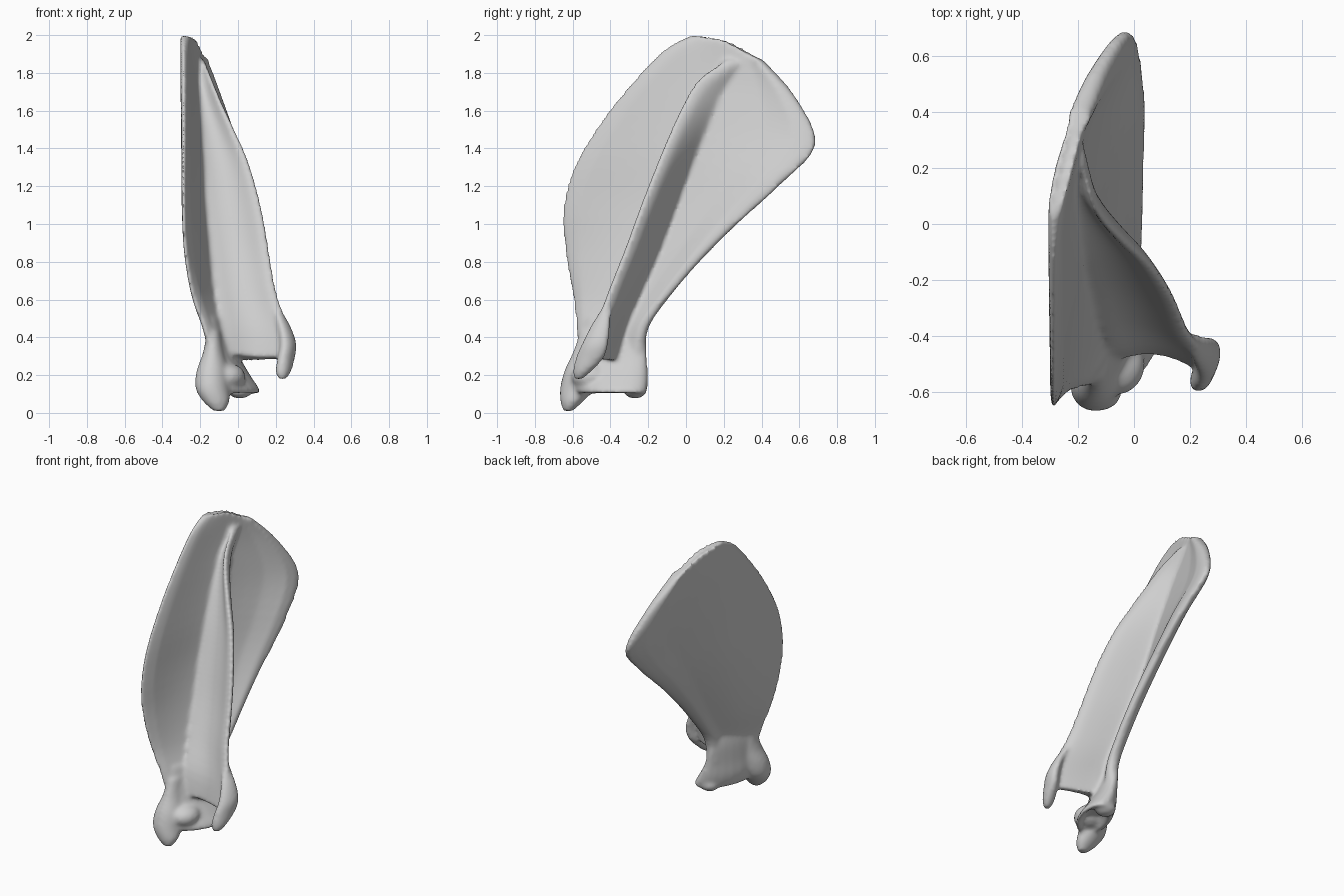
import bpy, bmesh, math
from mathutils import Vector, Matrix

cube = bpy.data.objects.get("Cube")
if cube:
    bpy.data.objects.remove(cube, do_unlink=True)

bm = bmesh.new()


def catmull(points, steps):
    """Resample a path of vectors with a Catmull-Rom curve."""
    out = []
    last = len(points) - 1
    for i in range(last):
        a, b = points[max(i - 1, 0)], points[i]
        c, d = points[i + 1], points[min(i + 2, last)]
        for k in range(steps):
            t = k / steps
            out.append(0.5 * (2 * b + (c - a) * t + (2 * a - 5 * b + 4 * c - d) * t * t
                              + (3 * b - a - 3 * c + d) * t ** 3))
    return out + [points[-1]]


def loft(rings, steps=4):
    """Skin a closed body over rings with equal point counts."""
    tracks = [catmull(list(track), steps) for track in zip(*rings)]
    grid = [[bm.verts.new(p) for p in ring] for ring in zip(*tracks)]
    n = len(tracks)
    for r0, r1 in zip(grid, grid[1:]):
        for i in range(n):
            j = (i + 1) % n
            bm.faces.new((r0[i], r0[j], r1[j], r1[i]))
    for ring in (grid[0], grid[-1]):
        mid = bm.verts.new(sum((v.co for v in ring), Vector()) / n)
        for i in range(n):
            bm.faces.new((ring[i], ring[(i + 1) % n], mid))


def section(path, normal, thickness):
    """Flat rounded ring around a path, offset to both sides."""
    n = len(path) - 1
    front, back = [], []
    for i, p in enumerate(path):
        u = i / n
        h = thickness(u) * min(1, 0.3 + 6 * min(u, 1 - u))
        front.append(p + normal * h)
        back.append(p - normal * h)
    return front + back[::-1]


def ellipses(rows, skew, count=20):
    """Level oval rings whose long axis leans sideways by the skew."""
    angles = [math.tau * k / count for k in range(count)]
    return [[Vector((x + rx * math.cos(a) + skew * ry * math.sin(a), y + ry * math.sin(a), z))
             for a in angles] for x, y, z, rx, ry in rows]


def blob(centre, radii):
    m = Matrix.Translation(centre) @ Matrix.Diagonal((*radii, 1))
    bmesh.ops.create_icosphere(bm, subdivisions=3, radius=1, matrix=m)


# Broad blade: front border, middle and rear border at each level
levels = [
    ((-.14, -.57, .3), (-.08, -.42, .3), (-.02, -.22, .3)),
    ((-.18, -.58, .45), (-.1, -.4, .45), (-.01, -.2, .45)),
    ((-.24, -.6, .62), (-.13, -.32, .62), (.005, -.1, .6)),
    ((-.28, -.64, .85), (-.16, -.22, .85), (.015, .07, .8)),
    ((-.29, -.65, 1.1), (-.19, -.13, 1.1), (.02, .27, 1)),
    ((-.29, -.57, 1.35), (-.2, -.02, 1.35), (.02, .5, 1.21)),
    ((-.29, -.37, 1.65), (-.22, .09, 1.6), (-.02, .685, 1.42)),
    ((-.29, -.12, 1.92), (-.24, .17, 1.8), (-.11, .58, 1.67)),
    ((-.29, .03, 2), (-.25, .2, 1.98), (-.19, .41, 1.865)),
]
side = Vector((.96, -.25, 0)).normalized()
blade_thickness = lambda u: .02 + .012 * math.sin(math.pi * u) + .036 * max(0, u - .75) * 4
loft([section(catmull([Vector(p) for p in row], 8), side, blade_thickness)
      for row in levels])

# Standing ridge: root on the blade and free edge at each level
ridge = [
    ((-.24, .27, 1.86), (-.18, .23, 1.87)),
    ((-.23, .15, 1.72), (-.14, .08, 1.77)),
    ((-.22, .09, 1.6), (-.09, 0, 1.65)),
    ((-.21, .03, 1.47), (-.02, -.07, 1.5)),
    ((-.2, -.04, 1.3), (.055, -.14, 1.33)),
    ((-.19, -.12, 1.08), (.12, -.23, 1.1)),
    ((-.16, -.2, .87), (.16, -.31, .88)),
    ((-.13, -.3, .65), (.2, -.4, .65)),
    ((-.1, -.39, .46), (.26, -.47, .45)),
    ((-.08, -.42, .3), (.25, -.51, .29)),
]
across = Vector((-.3, -.9, .3)).normalized()
ridge_thickness = lambda u: .02 + .01 * u + .08 * (1 - u) ** 3
rings = []
for root, edge in ridge:
    root, edge = Vector(root), Vector(edge)
    path = [root.lerp(edge, k / 10) - across * .03 * math.sin(math.pi * k / 10)
            for k in range(11)]
    rings.append(section(path, across, ridge_thickness))
loft(rings)

# Hooked process at the lower end of the ridge
loft(ellipses([
    (.205, -.42, .55, .015, .03), (.24, -.45, .47, .03, .05), (.265, -.48, .37, .04, .07),
    (.255, -.51, .29, .042, .075), (.24, -.55, .22, .04, .05), (.235, -.57, .18, .02, .025)],
    .25))

# Neck and hollow joint socket
loft(ellipses([
    (-.1, -.39, .5, .02, .13), (-.09, -.39, .4, .045, .18), (-.07, -.395, .28, .07, .19),
    (-.045, -.4, .19, .1, .2), (-.015, -.4, .125, .115, .195), (0, -.39, .1, .095, .165),
    (-.01, -.41, .15, .05, .09)], .3))
blob((.01, -.27, .125), (.07, .065, .05))

# Knob in front of the socket, tapering up into the neck, and the bridge behind it
loft(ellipses([
    (-.13, -.5, .43, .035, .06), (-.13, -.52, .32, .055, .08), (-.135, -.55, .22, .085, .095),
    (-.135, -.575, .13, .09, .092), (-.115, -.605, .06, .07, .06), (-.1, -.625, .01, .03, .025)],
    .1))
blob((-.06, -.5, .19), (.1, .11, .075))

bmesh.ops.recalc_face_normals(bm, faces=bm.faces[:])
mesh = bpy.data.meshes.new("shoulder_blade")
bm.to_mesh(mesh)
bm.free()
bone = bpy.data.objects.new("shoulder_blade", mesh)
bpy.context.collection.objects.link(bone)

# Fuse the parts into one smooth surface
fuse = bone.modifiers.new("fuse", "REMESH")
fuse.mode = "VOXEL"
fuse.voxel_size = .012
fuse.use_smooth_shade = True
soften = bone.modifiers.new("soften", "SMOOTH")
soften.factor = .5
soften.iterations = 10

mat = bpy.data.materials.new("light_grey_bone")
mat.use_nodes = True
colour = (.62, .62, .62, 1)
mat.diffuse_color = colour
mat.node_tree.nodes["Principled BSDF"].inputs["Base Color"].default_value = colour
mesh.materials.append(mat)
for face in mesh.polygons:
    face.use_smooth = True
